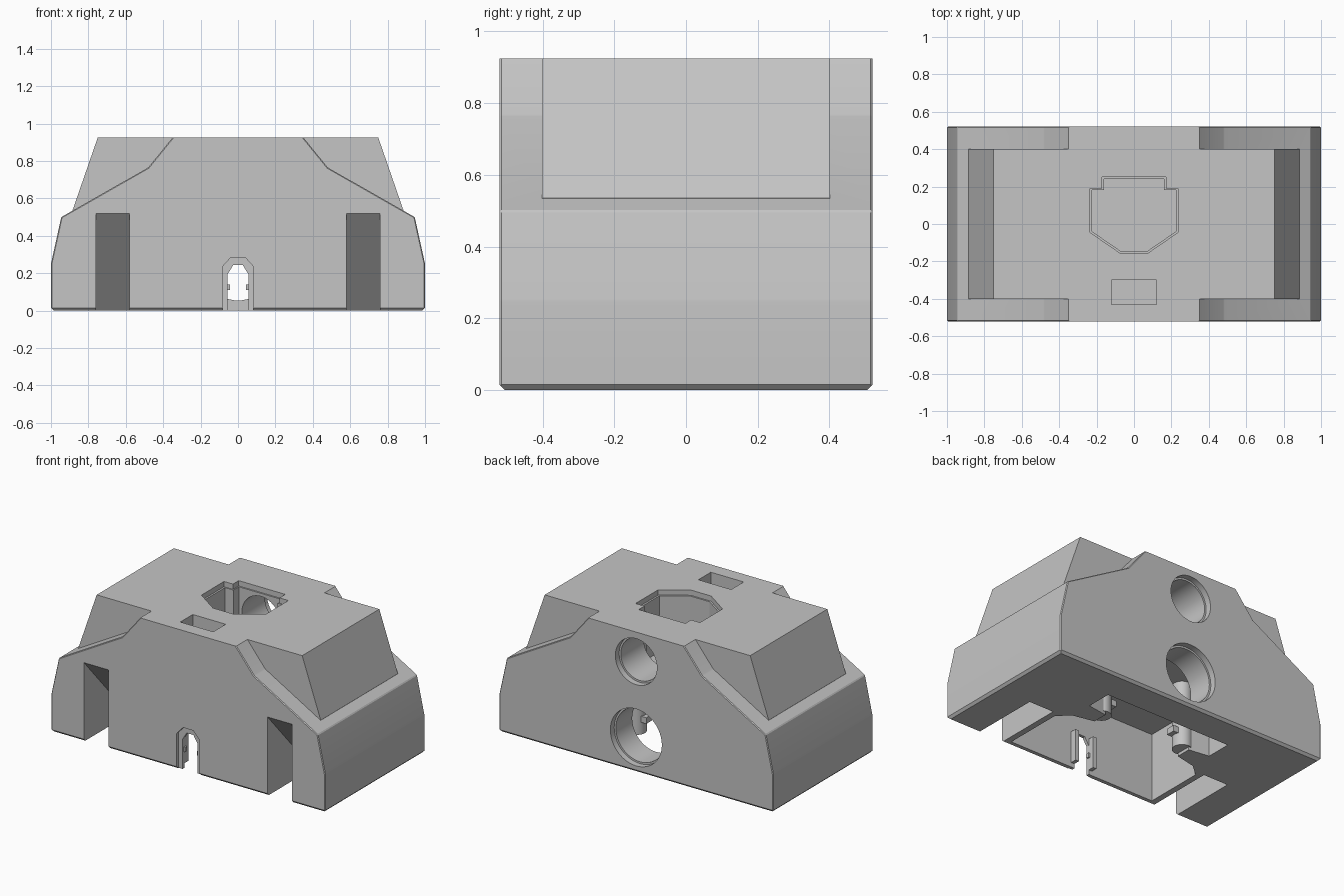
import bpy, bmesh, math
from mathutils import Matrix, Vector

if "Cube" in bpy.data.objects:
    bpy.data.objects.remove(bpy.data.objects["Cube"])

grey = bpy.data.materials.new("warm_grey")
grey.use_nodes = True
grey.diffuse_color = (0.56, 0.56, 0.56, 1)
grey.node_tree.nodes["Principled BSDF"].inputs["Base Color"].default_value = (0.56, 0.56, 0.56, 1)


def finish(name, bm):
    bmesh.ops.recalc_face_normals(bm, faces=bm.faces)
    mesh = bpy.data.meshes.new(name)
    bm.to_mesh(mesh)
    bm.free()
    mesh.materials.append(grey)
    obj = bpy.data.objects.new(name, mesh)
    bpy.context.collection.objects.link(obj)
    return obj


def prism_bm(points, axis, lo, hi):
    """Extrude a 2D outline along the named axis."""
    place = {"x": lambda a, b: (lo, a, b), "y": lambda a, b: (a, lo, b), "z": lambda a, b: (a, b, lo)}[axis]
    step = Vector([float(axis == c) for c in "xyz"]) * (hi - lo)
    bm = bmesh.new()
    face = bm.faces.new([bm.verts.new(place(a, b)) for a, b in points])
    new = bmesh.ops.extrude_face_region(bm, geom=[face])["geom"]
    bmesh.ops.translate(bm, verts=[v for v in new if isinstance(v, bmesh.types.BMVert)], vec=step)
    bmesh.ops.recalc_face_normals(bm, faces=bm.faces)
    return bm


def prism(name, points, axis, lo, hi):
    return finish(name, prism_bm(points, axis, lo, hi))


def mirrored(half):
    """Complete a right-hand outline with its mirror image."""
    return half + [(-a, b) for a, b in reversed(half)]


def box(name, x0, x1, y0, y1, z0, z1):
    return prism(name, [(x0, y0), (x1, y0), (x1, y1), (x0, y1)], "z", z0, z1)


def rod(name, r, length, centre, turn=0.0):
    bm = bmesh.new()
    spin = Matrix.Translation(centre) @ Matrix.Rotation(turn, 4, "X")
    bmesh.ops.create_cone(bm, cap_ends=True, segments=48, radius1=r, radius2=r, depth=length, matrix=spin)
    return finish(name, bm)


def combine(target, tool, operation):
    mod = target.modifiers.new(operation, "BOOLEAN")
    mod.operation, mod.solver, mod.object = operation, "EXACT", tool
    bpy.context.view_layer.objects.active = target
    bpy.ops.object.modifier_apply(modifier=mod.name)
    bpy.data.objects.remove(tool)


# Main shell with a chamfered foot and fine edge bevels
W, D, H = 1.0, 0.52, 0.925
bm = prism_bm(mirrored([(W, 0), (W, 0.25), (0.945, 0.5), (0.48, 0.765), (0.35, H)]), "y", -D, D)
foot = [e for e in bm.edges if all(v.co.z < 0.001 for v in e.verts)]
bmesh.ops.bevel(bm, geom=foot, offset=0.015, segments=1, affect="EDGES")
rim = [e for e in bm.edges if all(abs(v.co.y) > D - 0.001 for v in e.verts)
       and max(v.co.z for v in e.verts) > 0.1 and min(v.co.z for v in e.verts) < H - 0.01]
bmesh.ops.bevel(bm, geom=rim, offset=0.005, segments=1, affect="EDGES")
body = finish("main_body", bm)

# Raised upper block with sloping ends
combine(body, prism("upper_block", mirrored([(0.86, 0.45), (0.885, 0.535), (0.75, H)]), "y", -0.402, 0.402), "UNION")

# Hollow underside, pinched between its front and rear bays
half = [(0.54, -0.48), (0.54, -0.08), (0.46, -0.01), (0.32, 0.02), (0.32, 0.12), (0.46, 0.14), (0.46, 0.31)]
combine(body, prism("underside_cavity", mirrored(half), "z", -0.1, 0.45), "DIFFERENCE")

# Front slots, each with a straight sloping roof
slot = [(-0.6, 0.52), (-D, 0.52), (-0.05, 0.0), (-0.05, -0.1), (-0.6, -0.1)]
for side in (-1, 1):
    x0, x1 = sorted((side * 0.58, side * 0.76))
    combine(body, prism("front_slot", slot, "x", x0, x1), "DIFFERENCE")

# Top socket with a fine stepped rim, and the small top pocket
socket = mirrored([(0.075, -0.155), (0.235, -0.045), (0.235, 0.19), (0.17, 0.19), (0.17, 0.25)])
combine(body, prism("socket_rim", socket, "z", 0.89, 1.0), "DIFFERENCE")
inner = [(a * 0.95, (b - 0.05) * 0.95 + 0.05) for a, b in socket]
combine(body, prism("socket", inner, "z", 0.52, 0.95), "DIFFERENCE")
combine(body, box("top_pocket", -0.12, 0.12, -0.43, -0.3, 0.8, 1.0), "DIFFERENCE")

# Two round rear bores, each with a wider mouth
for z, r, start in ((0.73, 0.152, 0.15), (0.23, 0.188, 0.2)):
    for radius, y0 in ((r, 0.48), (r - 0.012, start)):
        hole = rod("rear_bore", radius, 0.6 - y0, (0, (0.6 + y0) / 2, z), math.pi / 2)
        combine(body, hole, "DIFFERENCE")

# Front cable notch: shallow recess around a through opening
for w, top, depth in ((0.083, 0.285, 0.02), (0.055, 0.245, 0.1)):
    notch = mirrored([(w, -0.1), (w, top - 0.05), (w * 0.45, top)])
    combine(body, prism("cable_notch", notch, "y", -0.6, -D + depth), "DIFFERENCE")

# Round posts ending each pinch, small clips, and guides beside the notch
posts = []
for side, label in ((1, "left"), (-1, "right")):
    posts.append(rod(label + "_post", 0.06, 0.44, (side * 0.31, 0.07, 0.24)))
    x0, x1 = sorted((side * 0.22, side * 0.27))
    box(label + "_clip", x0, x1, 0.04, 0.1, 0.1, 0.14)
    x0, x1 = sorted((side * 0.055, side * 0.08))
    box(label + "_notch_guide", x0, x1, -0.49, -0.44, 0.03, 0.24)
    x0, x1 = sorted((side * 0.044, side * 0.056))
    box(label + "_notch_tab", x0, x1, -0.49, -0.47, 0.11, 0.14)

# Smooth only the round surfaces
bpy.ops.object.select_all(action="DESELECT")
for obj in [body] + posts:
    obj.select_set(True)
bpy.context.view_layer.objects.active = body
bpy.ops.object.shade_smooth_by_angle(angle=math.radians(11))
